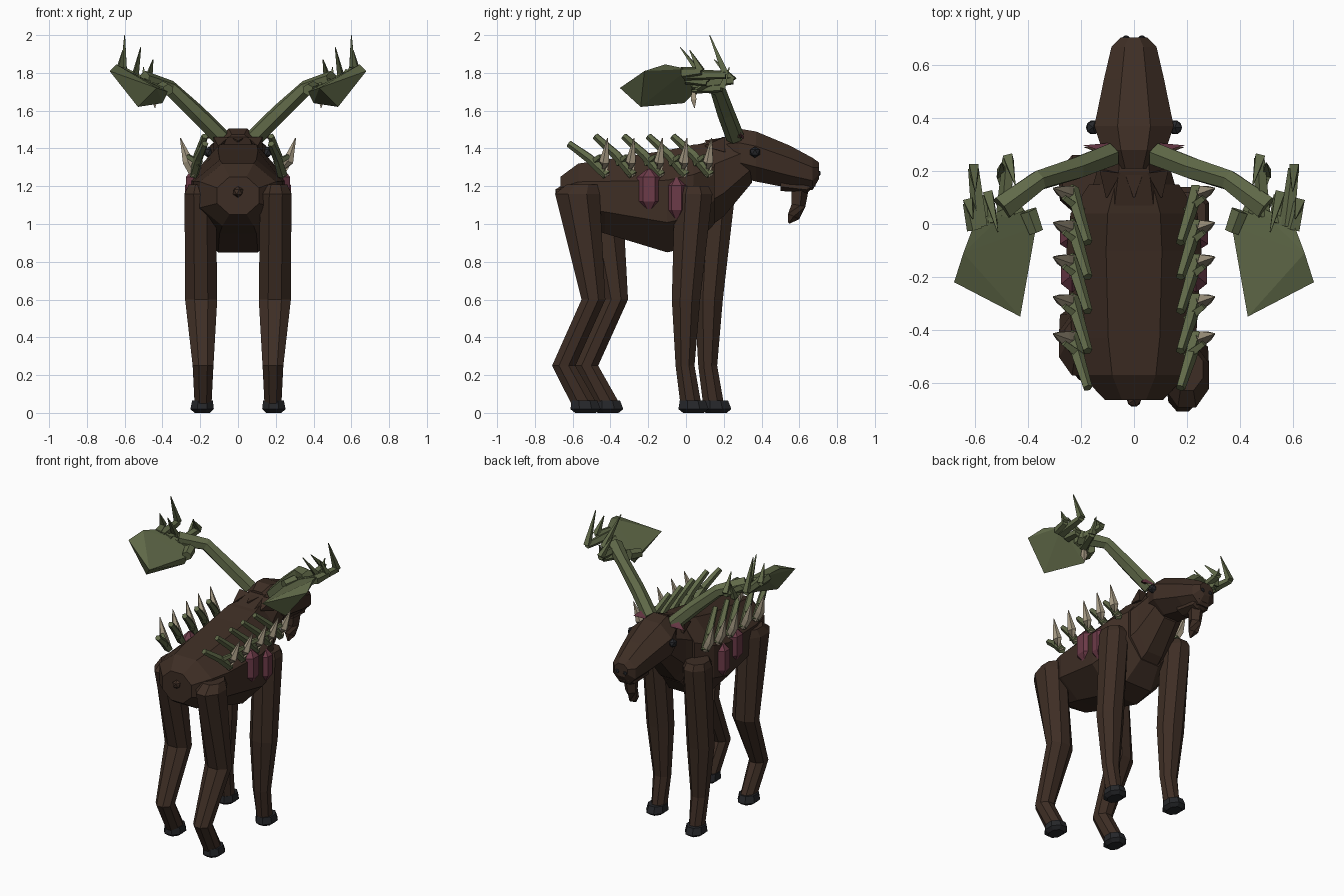
import bpy, bmesh, math
from mathutils import Vector

cube = bpy.data.objects.get("Cube")
if cube:
    bpy.data.objects.remove(cube, do_unlink=True)


def material(name, r, g, b):
    m = bpy.data.materials.new(name)
    m.use_nodes = True
    m.diffuse_color = (r, g, b, 1)
    node = m.node_tree.nodes["Principled BSDF"]
    node.inputs["Base Color"].default_value = (r, g, b, 1)
    node.inputs["Roughness"].default_value = 0.9
    return m


BROWN = material("dark brown hide", .048, .027, .018)
GREEN = material("moss green antler", .118, .143, .066)
CREAM = material("pale bone", .40, .34, .24)
PINK = material("dusky pink", .15, .043, .065)
BLACK = material("charcoal hoof", .019, .02, .023)


def finish(bm, name, mat):
    bmesh.ops.recalc_face_normals(bm, faces=bm.faces)
    mesh = bpy.data.meshes.new(name)
    bm.to_mesh(mesh)
    bm.free()
    mesh.materials.append(mat)
    ob = bpy.data.objects.new(name, mesh)
    bpy.context.collection.objects.link(ob)
    return ob


def loft(name, mat, rings, axis=None, sides=8):
    """Skin rings of (centre, radius u, radius v); without an axis they follow the path."""
    bm = bmesh.new()
    centres = [Vector(r[0]) for r in rings]
    loops = []
    for i, (c, ru, rv) in enumerate(rings):
        if axis == "Y":
            u, v = Vector((1, 0, 0)), Vector((0, 0, 1))
        elif axis == "Z":
            u, v = Vector((1, 0, 0)), Vector((0, 1, 0))
        else:
            t = (centres[min(i + 1, len(rings) - 1)] - centres[max(i - 1, 0)]).normalized()
            ref = Vector((0, 0, 1)) if abs(t.z) < .9 else Vector((1, 0, 0))
            u = t.cross(ref).normalized()
            v = t.cross(u)
        grow = 1 / math.cos(math.pi / sides)
        loop = []
        for k in range(sides):
            a = math.tau * (k + .5) / sides
            loop.append(bm.verts.new(centres[i] + grow * (u * ru * math.cos(a) + v * rv * math.sin(a))))
        loops.append(loop)
    for a, b in zip(loops, loops[1:]):
        for k in range(sides):
            n = (k + 1) % sides
            bm.faces.new((a[k], a[n], b[n], b[k]))
    bm.faces.new(loops[0])
    bm.faces.new(loops[-1])
    return finish(bm, name, mat)


def path(name, mat, points, radii, sides=5):
    return loft(name, mat, [(p, r, r) for p, r in zip(points, radii)], sides=sides)


def hull(name, mat, points):
    bm = bmesh.new()
    for p in points:
        bm.verts.new(p)
    bmesh.ops.convex_hull(bm, input=bm.verts)
    return finish(bm, name, mat)


def ball(name, mat, centre, r):
    bm = bmesh.new()
    bmesh.ops.create_icosphere(bm, subdivisions=1, radius=r)
    bmesh.ops.translate(bm, vec=centre, verts=bm.verts)
    return finish(bm, name, mat)


def body(name, sections):
    # sections: y, bottom z, top z, half width
    return loft(name, BROWN, [((0, y, (lo + hi) / 2), w, (hi - lo) / 2)
                              for y, lo, hi, w in sections], "Y")


# torso, neck and head
body("torso", [(-.665, 1.05, 1.25, .11), (-.57, .99, 1.32, .2), (-.43, .95, 1.34, .235),
               (-.1, .85, 1.39, .255), (.04, .88, 1.42, .24), (.15, 1.0, 1.43, .17)])
body("neck", [(.06, .94, 1.42, .18), (.2, 1.04, 1.46, .14), (.35, 1.22, 1.47, .11)])
body("head", [(.21, 1.3, 1.475, .08), (.28, 1.25, 1.505, .12), (.37, 1.225, 1.49, .15),
              (.55, 1.19, 1.415, .113), (.67, 1.18, 1.35, .085), (.705, 1.24, 1.325, .05)])
body("lower_lip", [(.5, 1.175, 1.25, .07), (.64, 1.165, 1.22, .06), (.685, 1.2, 1.24, .04)])
path("beard", BROWN, [(0, .6, 1.2), (0, .592, 1.1), (0, .57, 1.04), (0, .545, 1.005)],
     [.042, .033, .028, .004])
ball("tail", BROWN, (0, -.665, 1.17), .03)
for x in (-.09, 0, .09):
    path("mane_tuft", BROWN, [(x, .2, 1.42), (x * 1.15, .1, 1.44 - abs(x) * .3)], [.04, .003], 4)

for s, side in ((1, "left"), (-1, "right")):
    def P(x, y, z):
        return (s * x, y, z)

    # the legs on one side stride further forward
    step = 0 if s > 0 else .12

    def leg(name, sections):
        loft(side + name, BROWN, [(P(x, y + step, z), rx, ry) for x, y, z, rx, ry in sections], "Z")

    leg("_front_leg", [(.2, .04, 1.2, .07, .08), (.2, .04, 1.16, .083, .1), (.195, 0, .6, .085, .075),
                       (.185, -.005, .25, .055, .05), (.185, .025, .05, .045, .055)])
    leg("_hind_leg", [(.2, -.55, 1.21, .06, .08), (.2, -.575, 1.16, .083, .118), (.195, -.49, .6, .085, .063),
                      (.185, -.647, .25, .055, .062), (.185, -.54, .05, .045, .068)])
    for y, name in ((.04, "_front_hoof"), (-.532, "_hind_hoof")):
        loft(side + name, BLACK, [(P(.19, y + step, 0), .04, .055), (P(.19, y + step, .02), .062, .08),
                                  (P(.188, y + step - .005, .065), .055, .068)], "Z")

    # face
    ball(side + "_eye", BLACK, P(.155, .365, 1.38), .03)
    ball(side + "_nostril", BLACK, P(.03, .695, 1.268), .02)
    hull(side + "_ear", BROWN, [P(.08, .25, 1.47), P(.09, .3, 1.47), P(.13, .27, 1.5), P(.19, .29, 1.45)])
    hull(side + "_inner_ear", PINK, [P(.09, .3, 1.475), P(.1, .306, 1.455), P(.13, .28, 1.503), P(.195, .297, 1.45)])

    # antler beam, palm and hooked tines
    path(side + "_antler_beam", GREEN, [P(.09, .26, 1.46), P(.22, .21, 1.59), P(.36, .165, 1.72),
                                        P(.5, .06, 1.76)], [.042, .04, .036, .045], 6)
    hull(side + "_antler_palm", GREEN, [P(.43, -.35, 1.72), P(.53, -.24, 1.62), P(.68, -.22, 1.81),
                                        P(.645, -.11, 1.845), P(.6, .01, 1.82), P(.37, -.01, 1.7),
                                        P(.4, -.01, 1.64), P(.46, .07, 1.75), P(.42, .06, 1.71)])
    for base, bend, tip in [
            (P(.58, -.01, 1.79), P(.605, .21, 1.79), P(.6, .125, 2.0)),
            (P(.54, 0, 1.77), P(.55, .11, 1.75), P(.515, -.03, 1.935)),
            (P(.49, .03, 1.74), P(.475, .25, 1.76), P(.45, .15, 1.87)),
            (P(.6, -.02, 1.8), P(.625, .08, 1.81), P(.61, .02, 1.92)),
            (P(.44, .04, 1.72), P(.5, .19, 1.72), P(.5, .23, 1.83))]:
        path(side + "_tine", GREEN, [base, bend], [.026, .018])
        path(side + "_tine_tip", GREEN, [bend, tip], [.018, .002], 4)
    path(side + "_antler_stub", GREEN, [P(.4, .05, 1.72), P(.37, -.03, 1.71)], [.032, .027], 6)
    path(side + "_hanging_thorn", CREAM, [P(.44, .04, 1.7), P(.44, .04, 1.66), P(.44, .045, 1.615)],
         [.01, .015, .002], 4)

    # row of back branches, each with a bone thorn
    for i, y in enumerate((-.42, -.28, -.13, 0, .13)):
        rise = .04 if i else 0
        path(side + "_back_branch", GREEN, [P(.235, y, 1.26), P(.21, y - .09, 1.345 + rise / 2),
                                            P(.175, y - .2, 1.425 + rise)], [.022, .02, .015])
        path(side + "_branch_fork", GREEN, [P(.2, y - .08, 1.32), P(.265, y - .03, 1.36)], [.015, .01], 4)
        path(side + "_back_thorn", CREAM, [P(.23, y - .01, 1.26), P(.265, y - .01, 1.33),
                                           P(.305, y + .005, 1.455)], [.02, .024, .002])

    # flank pods
    for y, z, r, x in ((-.195, 1.18, .055, .235), (-.05, 1.135, .045, .24)):
        loft(side + "_flank_pod", PINK, [(P(x, y, z - .11), .008, .01), (P(x, y, z - .06), .04, r),
                                         (P(x, y, z + .07), .04, r), (P(x, y, z + .11), .008, .01)], "Z", 6)
